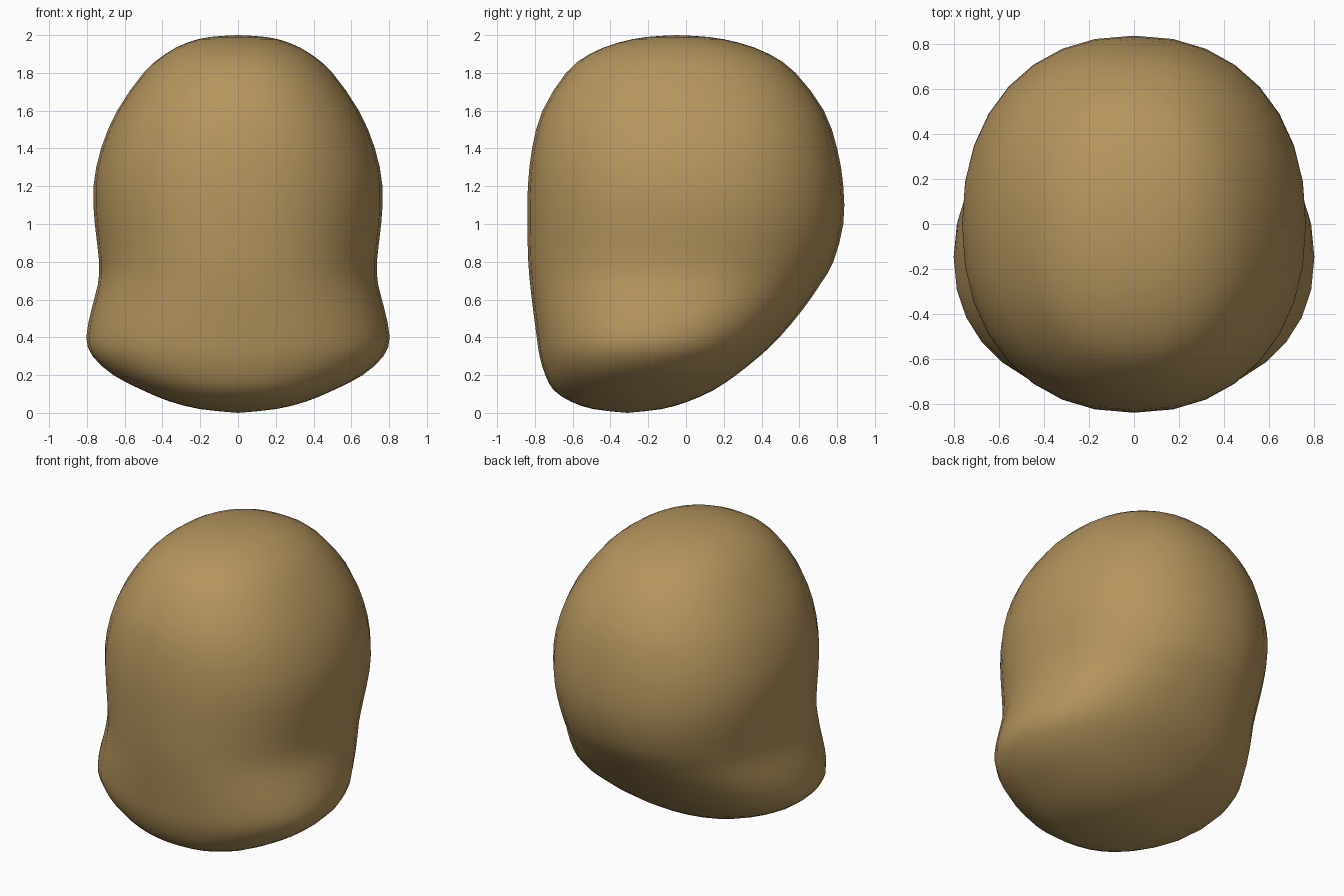
import bpy, bmesh, math
from mathutils import Vector

if "Cube" in bpy.data.objects:
    bpy.data.objects.remove(bpy.data.objects["Cube"])

SEGMENTS = 32
STEPS = 2       # rings made per profile interval
POWER = 2.2     # slightly squared oval cross-section

# Head outline from crown to chin: height, half width, front y, back y
PROFILE = [
    (2.00, 0.00, -0.05, -0.05), (1.99, 0.15, -0.21, 0.12),
    (1.96, 0.27, -0.36, 0.28), (1.90, 0.385, -0.51, 0.44),
    (1.80, 0.50, -0.635, 0.58), (1.60, 0.64, -0.76, 0.73),
    (1.40, 0.725, -0.815, 0.80), (1.20, 0.765, -0.837, 0.833),
    (1.00, 0.758, -0.84, 0.833), (0.80, 0.735, -0.835, 0.78),
    (0.68, 0.742, -0.825, 0.71), (0.55, 0.775, -0.81, 0.62),
    (0.40, 0.803, -0.79, 0.495), (0.30, 0.77, -0.775, 0.39),
    (0.20, 0.66, -0.745, 0.265), (0.12, 0.505, -0.70, 0.145),
    (0.06, 0.36, -0.61, 0.01), (0.02, 0.20, -0.49, -0.13),
    (0.00, 0.00, -0.31, -0.31),
]


def smooth_rows(rows):
    """Catmull-Rom curve through the profile rows."""
    pts = [Vector(r) for r in rows]
    pts = [2 * pts[0] - pts[1]] + pts + [2 * pts[-1] - pts[-2]]
    out = []
    for a, b, c, d in zip(pts, pts[1:], pts[2:], pts[3:]):
        for i in range(STEPS):
            t = i / STEPS
            out.append(0.5 * (2 * b + (c - a) * t + (2 * a - 5 * b + 4 * c - d) * t ** 2
                              + (3 * b - a - 3 * c + d) * t ** 3))
    return out[1:]


def oval(v):
    return math.copysign(abs(v) ** (2 / POWER), v)


# Head: oval rings joined from crown to chin
bm = bmesh.new()
rings = []
for z, half, front, back in smooth_rows(PROFILE):
    mid, depth = (front + back) / 2, (back - front) / 2
    ring = []
    for i in range(SEGMENTS):
        a = math.tau * i / SEGMENTS
        ring.append(bm.verts.new((half * oval(math.cos(a)), mid + depth * oval(math.sin(a)), z)))
    rings.append(ring)

for upper, lower in zip(rings, rings[1:]):
    for i in range(SEGMENTS):
        j = (i + 1) % SEGMENTS
        bm.faces.new((upper[i], lower[i], lower[j], upper[j]))

# Crown and chin tips
for row, ring in ((PROFILE[0], rings[0]), (PROFILE[-1], rings[-1])):
    tip = bm.verts.new((0, row[2], row[0]))
    for i in range(SEGMENTS):
        bm.faces.new((tip, ring[i], ring[(i + 1) % SEGMENTS]))

bmesh.ops.recalc_face_normals(bm, faces=bm.faces)
for face in bm.faces:
    face.smooth = True

mesh = bpy.data.meshes.new("head")
bm.to_mesh(mesh)
bm.free()
head = bpy.data.objects.new("head", mesh)
bpy.context.collection.objects.link(head)

skin = bpy.data.materials.new("tan")
skin.diffuse_color = (0.46, 0.30, 0.11, 1)
skin.use_nodes = True
skin.node_tree.nodes["Principled BSDF"].inputs["Base Color"].default_value = skin.diffuse_color
mesh.materials.append(skin)
